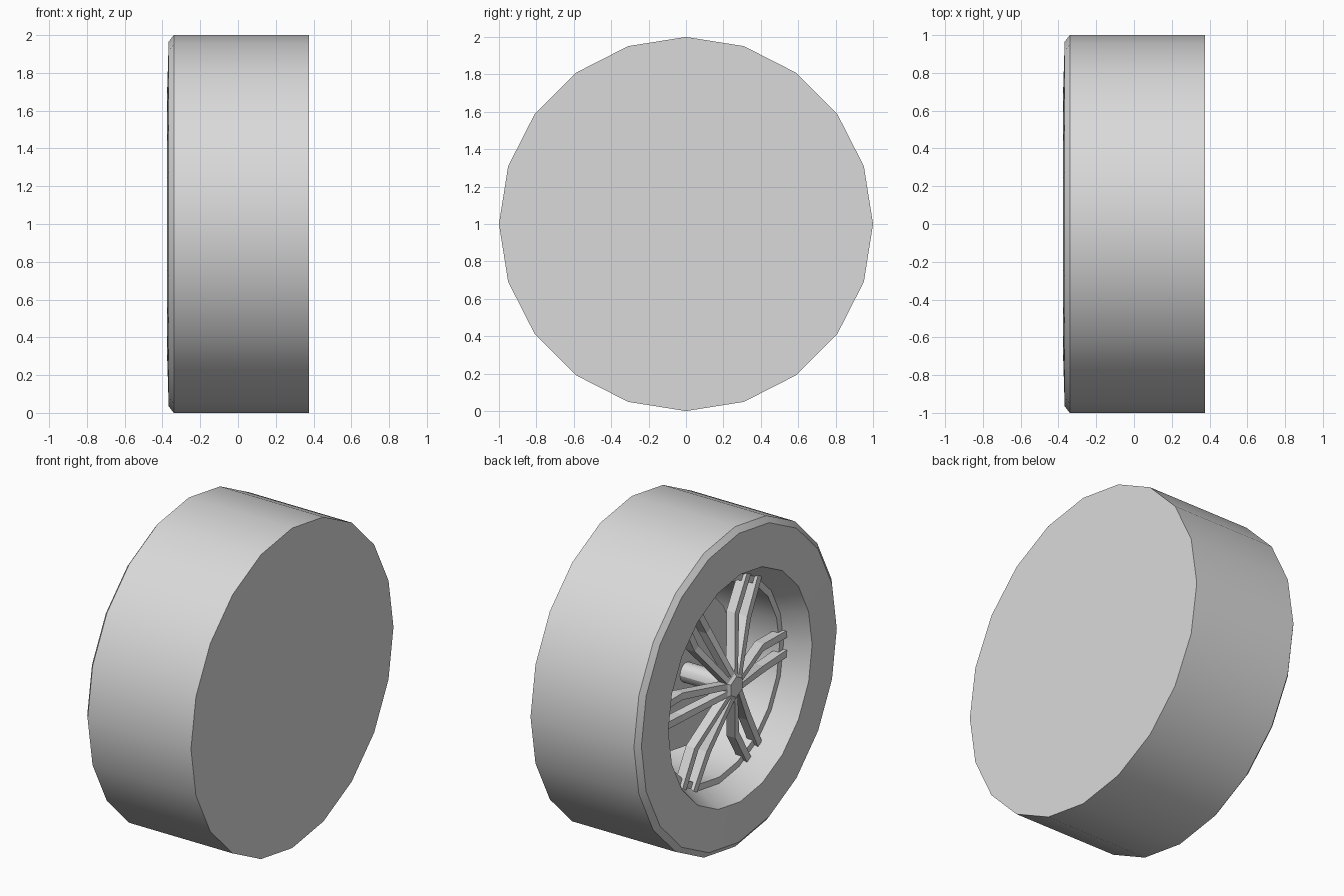
import bpy, bmesh, math
from mathutils import Matrix, Vector

if "Cube" in bpy.data.objects:
    bpy.data.objects.remove(bpy.data.objects["Cube"])

grey = bpy.data.materials.new("plain grey")
grey.diffuse_color = (0.7, 0.7, 0.7, 1)
grey.use_nodes = True
grey.node_tree.nodes["Principled BSDF"].inputs["Base Color"].default_value = grey.diffuse_color
CENTRE = Vector((0, 0, 1))


def finish(bm, name, smooth=True):
    bmesh.ops.remove_doubles(bm, verts=bm.verts, dist=1e-5)
    bmesh.ops.recalc_face_normals(bm, faces=bm.faces)
    mesh = bpy.data.meshes.new(name)
    bm.to_mesh(mesh)
    bm.free()
    ob = bpy.data.objects.new(name, mesh)
    bpy.context.collection.objects.link(ob)
    ob.location = CENTRE
    mesh.materials.append(grey)
    if smooth:
        bpy.ops.object.select_all(action='DESELECT')
        ob.select_set(True)
        bpy.context.view_layer.objects.active = ob
        bpy.ops.object.shade_smooth_by_angle(angle=math.radians(30))
    return ob


def lathe(name, profile, sides, smooth=True):
    """Turn (x, radius) points around the x axle; flat caps at both ends."""
    bm = bmesh.new()
    rings = []
    for x, r in profile:
        rings.append([bm.verts.new((x, r * math.sin(a), r * math.cos(a)))
                      for a in (2 * math.pi * i / sides for i in range(sides))])
    for a, b in zip(rings, rings[1:]):
        for i in range(sides):
            j = (i + 1) % sides
            bm.faces.new((a[i], a[j], b[j], b[i]))
    bm.faces.new(rings[0])
    bm.faces.new(rings[-1])
    return finish(bm, name, smooth)


# Tyre and dished rim: closed flat back, open face towards -x
lathe("tyre_and_rim", [
    (0.375, 1.0), (-0.34, 1.0), (-0.367, 0.965), (-0.375, 0.71),
    (-0.23, 0.635), (-0.23, 0.595), (0.2, 0.58)], 20)

# Brake disc inside the barrel, on a short axle
lathe("brake_disc", [(0.0, 0.46), (0.06, 0.46)], 20)
lathe("axle", [(-0.29, 0.06), (0.2, 0.06)], 12)

# Hexagonal hub cap
lathe("hub_cap", [(-0.35, 0.065), (-0.335, 0.085), (-0.27, 0.085)], 6, False)

# Six pairs of bent spokes: sloping in from the hub, then running flat
path = [(0.06, 0.022, -0.34), (0.4, 0.068, -0.255), (0.66, 0.06, -0.25)]
HALF, DEPTH = 0.022, 0.06
bm = bmesh.new()
for k in range(6):
    turn = Matrix.Rotation(math.radians(60 * k), 3, 'X')
    for side in (-1, 1):
        sections = []
        for r, offset, x in path:
            w = HALF if r > 0.1 else 0.018
            corners = [(x, -w), (x, w), (x + DEPTH, w), (x + DEPTH, -w)]
            sections.append([bm.verts.new(turn @ Vector((cx, r, side * offset + cz)))
                             for cx, cz in corners])
        for a, b in zip(sections, sections[1:]):
            for i in range(4):
                j = (i + 1) % 4
                bm.faces.new((a[i], a[j], b[j], b[i]))
        bm.faces.new(sections[0])
        bm.faces.new(sections[-1])
finish(bm, "spokes", False)
